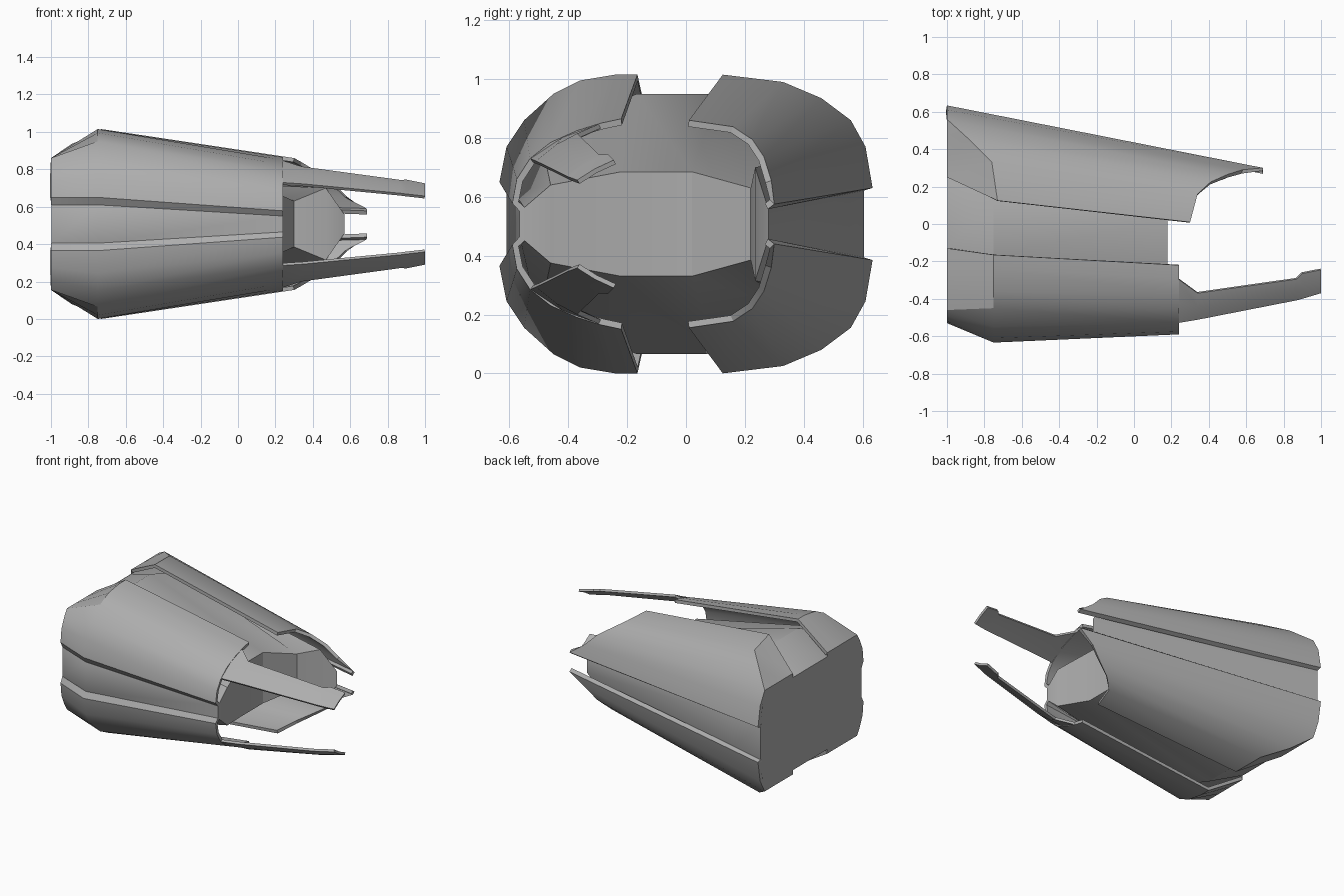
import bpy, bmesh
from mathutils import Vector

if "Cube" in bpy.data.objects:
    bpy.data.objects.remove(bpy.data.objects["Cube"])

MID = 0.5075  # height of the horizontal mirror plane

# Mid-grey painted metal
grey = bpy.data.materials.new("grey")
grey.diffuse_color = (.42, .42, .42, 1)
grey.use_nodes = True
grey.node_tree.nodes["Principled BSDF"].inputs["Base Color"].default_value = grey.diffuse_color


def finish(name, bm, thickness=0, mirror=False):
    """Turn a bmesh into an object, with optional wall thickness and mirrored lower half."""
    me = bpy.data.meshes.new(name)
    bm.to_mesh(me)
    bm.free()
    me.materials.append(grey)
    ob = bpy.data.objects.new(name, me)
    ob.location.z = MID
    bpy.context.collection.objects.link(ob)
    bpy.ops.object.select_all(action='DESELECT')
    ob.select_set(True)
    bpy.context.view_layer.objects.active = ob
    if thickness:
        m = ob.modifiers.new("Thickness", 'SOLIDIFY')
        m.thickness, m.offset = thickness, -1
        bpy.ops.object.modifier_apply(modifier=m.name)
    if mirror:
        m = ob.modifiers.new("Mirror", 'MIRROR')
        m.use_axis = (False, False, True)
        m.use_mirror_merge = False
        bpy.ops.object.modifier_apply(modifier=m.name)
    bpy.ops.object.shade_smooth_by_angle(angle=0.5)
    return ob


def loft(bm, rows, closed=False):
    vs = [[bm.verts.new((x, y, z - MID)) for x, y, z in r] for r in rows]
    n = len(rows[0])
    for a, b in zip(vs, vs[1:]):
        for i in range(n if closed else n - 1):
            j = (i + 1) % n
            bm.faces.new((a[i], a[j], b[j], b[i]))
    return vs


def panel(name, rows, thickness):
    """Curved plate lofted through rows, facing up, then mirrored below."""
    bm = bmesh.new()
    loft(bm, rows)
    bmesh.ops.remove_doubles(bm, verts=bm.verts, dist=0.0005)
    bmesh.ops.recalc_face_normals(bm, faces=bm.faces)
    if sum(f.normal.z * f.calc_area() for f in bm.faces) < 0:
        bmesh.ops.reverse_faces(bm, faces=bm.faces)
    return finish(name, bm, thickness, True)


def at(x, pts):
    return [(x, y, z) for y, z in pts]


# Back shell: rear rim, crease of the sloped rear cut, stepped front rim
back_rear = at(-1, [(.25, .86), (.36, .86), (.48, .86), (.56, .86),
                    (.61, .77), (.634, .63), (.60, .62)])
back_crease = [(-.73, .125, 1.015), (-.76, .33, .99), (-.89, .46, .935)] + back_rear[3:]
back_end = [(.30, .01, .86), (.34, .16, .838), (.41, .225, .795), (.50, .265, .735),
            (.58, .29, .655), (.69, .30, .575), (.69, .278, .558)]
panel("back_shell", [back_rear, back_crease, back_end], .022)

# Front shell with a lip along the side groove
front_rear = at(-1, [(-.13, .86), (-.24, .86), (-.36, .86), (-.46, .86),
                     (-.49, .81), (-.52, .74), (-.53, .65), (-.51, .61)])
front_crease = at(-.75, [(-.165, 1.015), (-.24, 1.015), (-.36, .995), (-.45, .95),
                         (-.55, .86), (-.61, .77), (-.634, .65), (-.61, .61)])
front_end = at(.24, [(-.22, .865), (-.29, .85), (-.37, .825), (-.46, .785),
                     (-.53, .73), (-.575, .66), (-.59, .578), (-.565, .55)])
panel("front_shell", [front_rear, front_crease, front_end], .022)

# Long prongs reaching forward from the front shell
panel("front_prong", [
    [(.23, -.29, .850), (.23, -.42, .803), (.23, -.53, .730)],
    [(.34, -.37, .815), (.34, -.44, .778), (.35, -.51, .722)],
    [(.87, -.295, .743), (.87, -.35, .717), (.87, -.408, .672)],
    [(.90, -.265, .745), (.90, -.335, .715), (.90, -.40, .668)],
    [(1.0, -.245, .725), (1.0, -.31, .695), (1.0, -.37, .657)]], .016)


# Core: tapering body between the shells, with a concave front end
def ring(half):
    return half + [(x, y, 2 * MID - z) for x, y, z in reversed(half)]


core_rows = [
    at(-.998, [(-.51, .61), (-.45, .82), (-.13, .83), (.25, .83),
               (.52, .82), (.575, .75), (.605, .62)]),
    at(-.75, [(-.61, .61), (-.50, .83), (-.165, .95), (.11, .95),
              (.44, .83), (.51, .76), (.555, .612)]),
    [(.24, -.565, .55), (.24, -.46, .64), (.18, -.22, .685), (.18, .02, .685),
     (.30, .22, .63), (.47, .235, .70), (.57, .28, .557)]]
bm = bmesh.new()
rings = loft(bm, [ring(r) for r in core_rows], closed=True)
n = len(core_rows[0])
for i in range(n - 1):
    for r in (rings[0], rings[-1]):
        bm.faces.new((r[i], r[i + 1], r[2 * n - 2 - i], r[2 * n - 1 - i]))
bmesh.ops.recalc_face_normals(bm, faces=bm.faces)
finish("core", bm)

# Flat rear wall closing the shells
outline = front_rear[::-1] + at(-1, [(-.13, .83), (.25, .83)]) + back_rear
bm = bmesh.new()
f = bm.faces.new([bm.verts.new(Vector((x, y, z - MID))) for x, y, z in ring(outline)])
f.normal_update()
if f.normal.x > 0:
    f.normal_flip()
finish("rear_wall", bm)
